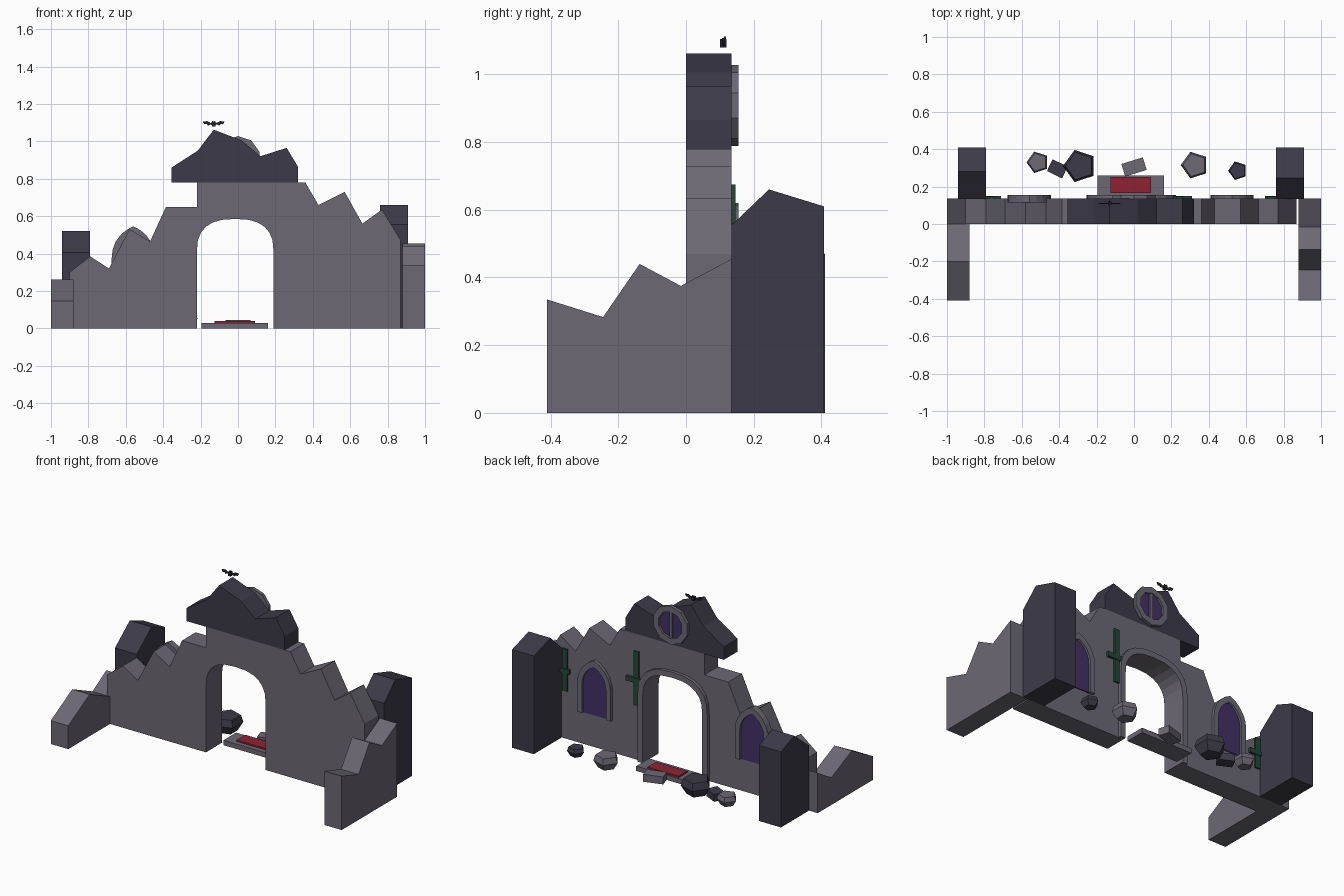
import bpy
import bmesh
from math import cos, sin, pi, acos, sqrt
from mathutils import Matrix

cube = bpy.data.objects.get("Cube")
if cube:
    bpy.data.objects.remove(cube, do_unlink=True)


def material(name, *srgb):
    linear = [((c / 255 + 0.055) / 1.055) ** 2.4 for c in srgb] + [1]
    mat = bpy.data.materials.new(name)
    mat.use_nodes = True
    mat.diffuse_color = linear
    bsdf = mat.node_tree.nodes["Principled BSDF"]
    bsdf.inputs["Base Color"].default_value = linear
    bsdf.inputs["Roughness"].default_value = 0.9
    return mat


STONE = material("grey_stone", 108, 104, 116)
DARK = material("dark_stone", 60, 58, 72)
RED = material("red_cloth", 142, 36, 50)
PURPLE = material("purple_glass", 68, 49, 102)
GREEN = material("green_vine", 34, 72, 56)
BLACK = material("bat_black", 36, 35, 43)


def finish(name, bm, mat):
    bmesh.ops.recalc_face_normals(bm, faces=bm.faces)
    mesh = bpy.data.meshes.new(name)
    bm.to_mesh(mesh)
    bm.free()
    mesh.materials.append(mat)
    obj = bpy.data.objects.new(name, mesh)
    bpy.context.collection.objects.link(obj)
    return obj


def prism(name, outline, lo, hi, mat, axis="y"):
    """Extrude an outline of (across, height) points along an axis."""
    bm = bmesh.new()
    place = (lambda a, z, d: (a, d, z)) if axis == "y" else (lambda a, z, d: (d, a, z))
    face = bm.faces.new([bm.verts.new(place(a, z, lo)) for a, z in outline])
    moved = bmesh.ops.extrude_face_region(bm, geom=[face])["geom"]
    shift = place(0, 0, hi - lo)
    bmesh.ops.translate(bm, vec=shift, verts=[v for v in moved if isinstance(v, bmesh.types.BMVert)])
    if not face.is_valid or len(bm.faces) < len(outline) + 2:
        bmesh.ops.holes_fill(bm, edges=bm.edges[:])
    return finish(name, bm, mat)


def box(name, x, y, z, mat, turn=0):
    bm = bmesh.new()
    size = [b - a for a, b in (x, y, z)]
    centre = [(a + b) / 2 for a, b in (x, y, z)]
    bmesh.ops.create_cube(bm, size=1, matrix=Matrix.Translation(centre)
                          @ Matrix.Rotation(turn, 4, "Z") @ Matrix.Diagonal((*size, 1)))
    return finish(name, bm, mat)


def door_arch(half, spring, rise, steps=12):
    """Rounded doorway outline, from the left foot over to the right foot."""
    mid, power = -0.015, 0.78
    pts = [(mid - half, 0)]
    for i in range(steps + 1):
        a = pi - pi * i / steps
        c = cos(a)
        pts.append((mid + half * abs(c) ** power * (1 if c > 0 else -1),
                    spring + rise * max(sin(a), 0) ** power))
    return pts + [(mid + half, 0)]


def pointed_arch(mid, half, low, spring, rise, steps=5):
    radius = (rise * rise + half * half) / (2 * half)
    end = acos((radius - half) / radius)
    side = [(half, low)] + [(half - radius + radius * cos(end * i / steps),
                             spring + radius * sin(end * i / steps)) for i in range(steps + 1)]
    return [(mid - x, z) for x, z in side] + [(mid + x, z) for x, z in side[-2::-1]]


def ring(mid, z, radius, sides=10):
    return [(mid + radius * cos(2 * pi * (i + 0.5) / sides + pi / 2 - pi / sides),
             z + radius * sin(2 * pi * (i + 0.5) / sides + pi / 2 - pi / sides)) for i in range(sides)]


BACK = 0.135

# Main wall: broken top edge, with the doorway running down to the ground
opening = door_arch(0.205, 0.41, 0.175)
ruin = [(0.87, 0), (0.87, 0.47), (0.77, 0.635), (0.665, 0.56), (0.57, 0.73), (0.43, 0.66),
        (0.36, 0.78), (-0.22, 0.78), (-0.22, 0.65), (-0.385, 0.65), (-0.47, 0.465),
        (-0.58, 0.53), (-0.69, 0.32), (-0.79, 0.385), (-0.9, 0.3), (-0.9, 0)]
prism("main_wall", opening + ruin, 0, BACK, STONE)

# Raised trim round the doorway
trim = door_arch(0.24, 0.41, 0.21)
prism("doorway_trim", opening + trim[::-1], BACK, 0.155, STONE)

# Dark broken gable
prism("gable", [(-0.355, 0.78), (-0.355, 0.86), (-0.215, 0.95), (-0.13, 1.062), (0.02, 1.005),
                (0.12, 0.92), (0.26, 0.965), (0.32, 0.865), (0.32, 0.78)], 0, BACK, DARK)

# Side wings
prism("left_wing", [(-0.41, 0), (-0.41, 0.335), (-0.245, 0.283), (-0.137, 0.44),
                    (-0.015, 0.375), (BACK, 0.455), (BACK, 0)], 0.88, 1, STONE, "x")
prism("right_wing", [(-0.41, 0), (-0.41, 0.145), (-0.2, 0.26), (0, 0.17),
                     (BACK, 0.25), (BACK, 0)], -1, -0.88, STONE, "x")

# Rear buttresses with peaked tops
prism("left_buttress", [(BACK, 0), (BACK, 0.555), (0.245, 0.66), (0.408, 0.61), (0.408, 0)],
      0.76, 0.91, DARK, "x")
prism("right_buttress", [(BACK, 0), (BACK, 0.405), (0.28, 0.52), (0.41, 0.47), (0.41, 0)],
      -0.94, -0.79, DARK, "x")

# Pointed windows on the rear
for side, mid in (("left", 0.525), ("right", -0.56)):
    inner = pointed_arch(mid, 0.083, 0.2, 0.38, 0.125)
    outer = pointed_arch(mid, 0.115, 0.2, 0.38, 0.165)
    prism(side + "_window_frame", inner + outer[::-1], BACK - 0.02, 0.155, STONE)
    prism(side + "_window_glass", inner, BACK - 0.02, BACK + 0.006, PURPLE)

# Round gable window: frame in wedge blocks, glass and centre bar
outer, inner = ring(0, 0.908, 0.12), ring(0, 0.908, 0.083)
bm = bmesh.new()
loops = [[bm.verts.new((x, y, z)) for x, z in pts]
         for pts, y in ((outer, BACK), (outer, 0.155), (inner, 0.155), (inner, BACK))]
for k in range(4):
    a, b = loops[k], loops[(k + 1) % 4]
    for i in range(len(a)):
        j = (i + 1) % len(a)
        bm.faces.new((a[i], a[j], b[j], b[i]))
finish("round_window_frame", bm, STONE)
prism("round_window_glass", inner, BACK, BACK + 0.006, PURPLE)
box("round_window_bar", (-0.01, 0.01), (BACK, 0.15), (0.825, 0.99), STONE)

# Hanging vines: a stem with a short side shoot
for name, x, low, high, shoot in (("door", 0.225, 0.34, 0.675, 0.05),
                                  ("left", 0.715, 0.3, 0.56, 0.04),
                                  ("right", -0.785, 0.17, 0.36, 0.04)):
    mid = low + (high - low) * 0.42
    box(name + "_vine_stem", (x, x + 0.035), (BACK, 0.146), (low, high), GREEN)
    box(name + "_vine_shoot", (x - 0.015, x + 0.035 + shoot), (BACK, 0.15), (mid, mid + 0.03), GREEN)

# Doorstep and carpet
box("doorstep", (-0.195, 0.16), (BACK, 0.26), (0, 0.03), STONE)
box("carpet", (-0.125, 0.09), (0.165, 0.25), (0.03, 0.039), RED)


# Rubble
def rock(name, x, y, radius, mat):
    bm = bmesh.new()
    sides, height = 5, radius * 1.05
    rings = [[bm.verts.new((x + radius * s * cos(pi + 2 * pi * i / sides),
                            y + radius * s * sin(pi + 2 * pi * i / sides), height * h))
              for i in range(sides)] for s, h in ((0.65, 0), (1, 0.55), (0.85, 1))]
    for low, high in zip(rings, rings[1:]):
        for i in range(sides):
            j = (i + 1) % sides
            bm.faces.new((low[i], low[j], high[j], high[i]))
    bm.faces.new(rings[0])
    bm.faces.new(rings[-1])
    finish(name, bm, mat)


for i, (x, y, radius, mat) in enumerate(((-0.515, 0.33, 0.06, STONE), (-0.29, 0.31, 0.09, DARK),
                                         (0.325, 0.315, 0.075, STONE), (0.555, 0.285, 0.052, DARK))):
    rock("rubble_rock_" + str(i), x, y, radius, mat)
box("rubble_block_grey", (-0.06, 0.06), (0.27, 0.34), (0, 0.046), STONE, 0.3)
box("rubble_block_dark", (-0.455, -0.365), (0.26, 0.33), (0, 0.045), DARK, -0.45)

# Bat hovering over the gable
BX, BY, BZ = -0.13, 0.11, 1.095
wing = [(0, 0.006), (0.018, 0.004), (0.035, 0.013), (0.058, 0.011), (0.05, -0.004),
        (0.038, -0.002), (0.03, -0.011), (0.018, -0.005), (0, -0.01)]
for side, s in (("left", 1), ("right", -1)):
    prism("bat_" + side + "_wing", [(BX + s * x, BZ + z) for x, z in wing], BY - 0.003, BY + 0.003, BLACK)
    prism("bat_" + side + "_ear", [(BX + s * x, BZ + z) for x, z in
                                   ((0.002, 0.008), (0.009, 0.008), (0.007, 0.017))],
          BY + 0.002, BY + 0.008, BLACK)
box("bat_body", (BX - 0.009, BX + 0.009), (BY - 0.009, BY + 0.009), (BZ - 0.015, BZ + 0.01), BLACK)
